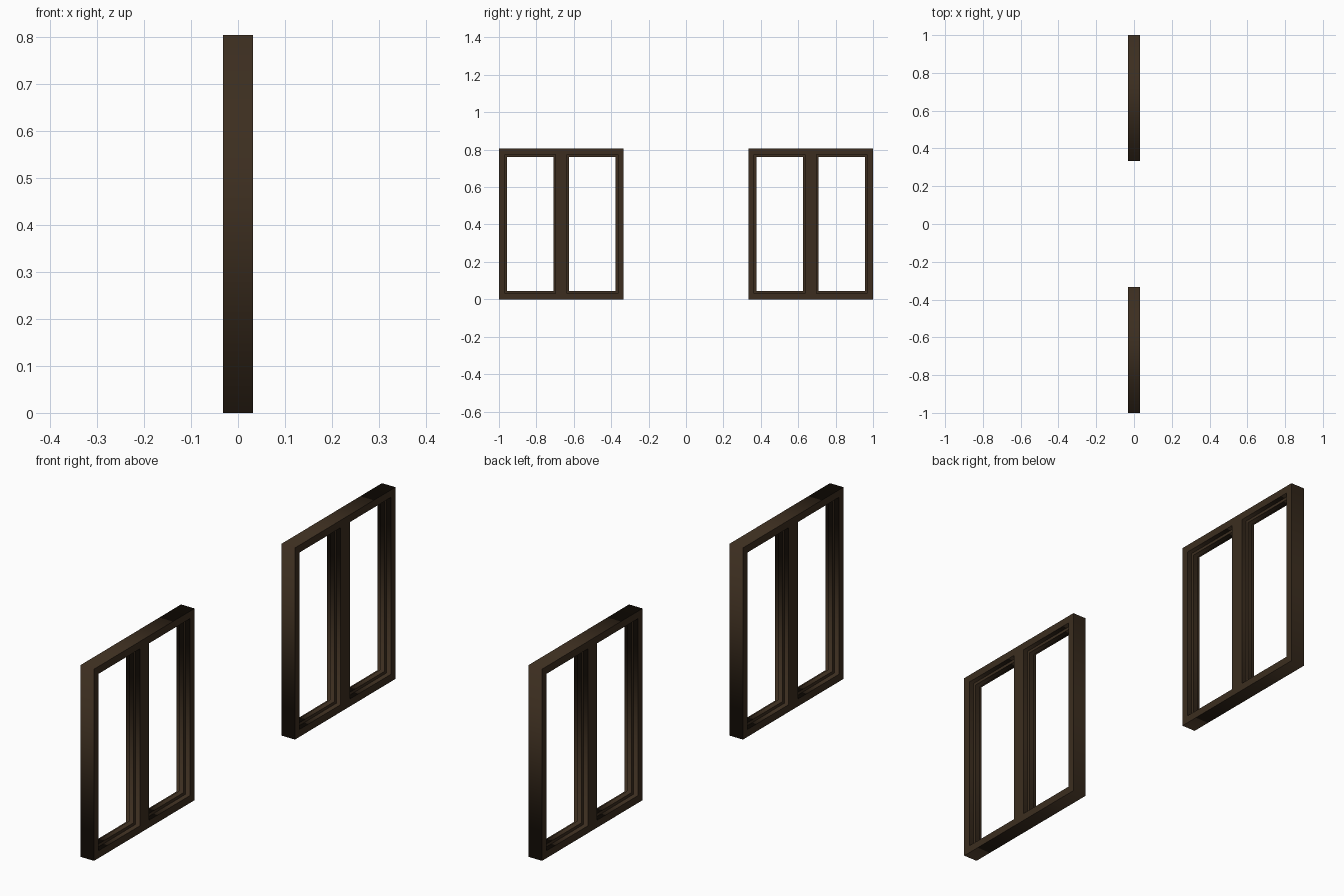
import bpy

if "Cube" in bpy.data.objects:
    bpy.data.objects.remove(bpy.data.objects["Cube"])

wood = bpy.data.materials.new("dark_wood")
wood.diffuse_color = (0.045, 0.027, 0.014, 1)
wood.use_nodes = True
wood.node_tree.nodes["Principled BSDF"].inputs["Base Color"].default_value = wood.diffuse_color


def slab(name, outer, holes, depth):
    """Extruded panel in the YZ plane with rectangular openings."""
    cu = bpy.data.curves.new(name, 'CURVE')
    cu.dimensions = '2D'
    cu.fill_mode = 'BOTH'
    cu.extrude = depth / 2
    for y0, y1, z0, z1 in [outer] + holes:
        sp = cu.splines.new('POLY')
        sp.points.add(3)
        for p, (y, z) in zip(sp.points, [(y0, z0), (y1, z0), (y1, z1), (y0, z1)]):
            p.co = (y, z, 0, 1)
        sp.use_cyclic_u = True
    ob = bpy.data.objects.new(name, cu)
    bpy.context.collection.objects.link(ob)
    ob.rotation_euler = (1.5707963, 0, 1.5707963)
    cu.materials.append(wood)
    bpy.context.view_layer.objects.active = ob
    bpy.ops.object.select_all(action='DESELECT')
    ob.select_set(True)
    bpy.ops.object.convert(target='MESH')


H, W, D = 0.805, 0.667, 0.063   # window height, width, depth
RIM, MULL, BEAD = 0.031, 0.03, 0.012

for side, c in (("left", -0.6665), ("right", 0.6665)):
    # Outer frame with central mullion
    y0, y1 = c - W / 2, c + W / 2
    lights = [(y0 + RIM, c - MULL, RIM, H - RIM), (c + MULL, y1 - RIM, RIM, H - RIM)]
    slab(f"{side}_window_frame", (y0, y1, 0, H), lights, D)
    # Recessed sash in each opening
    for i, (a, b, z0, z1) in enumerate(lights):
        slab(f"{side}_sash_{i + 1}", (a, b, z0, z1),
             [(a + BEAD, b - BEAD, z0 + BEAD, z1 - BEAD)], 0.022)
